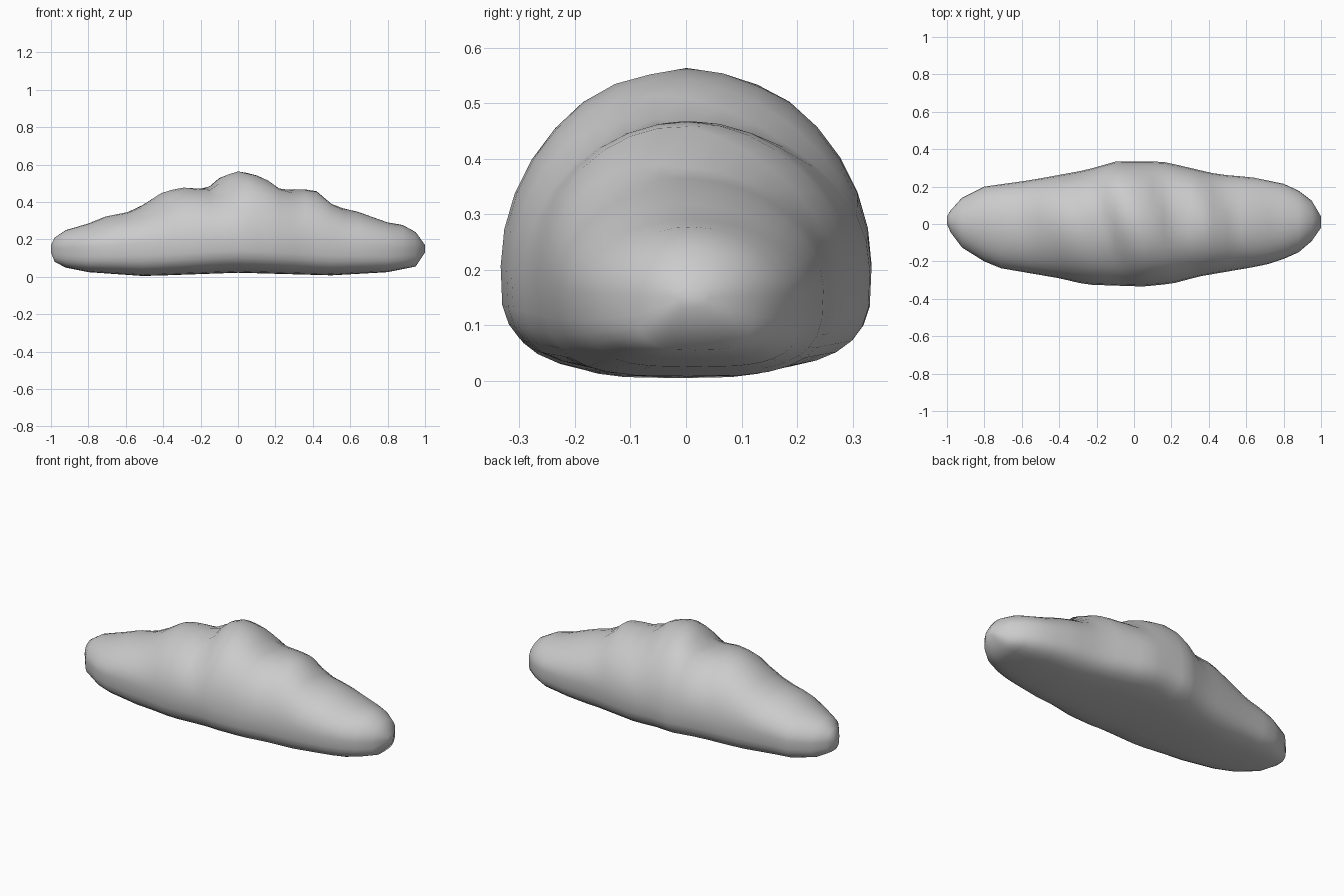
import bpy, bmesh, math

# Remove the default cube
cube = bpy.data.objects.get("Cube")
if cube:
    bpy.data.objects.remove(cube)

# Outline curves along the length of the body: (x, value)
CREST = [(-1, .17), (-.98, .21), (-.92, .25), (-.8, .285), (-.71, .325), (-.59, .345),
         (-.51, .38), (-.41, .455), (-.29, .48), (-.15, .465), (-.1, .53), (0, .567),
         (.1, .545), (.16, .515), (.22, .46), (.3, .47), (.42, .465), (.5, .38),
         (.64, .35), (.8, .29), (.88, .28), (.95, .24), (1, .17)]
BACK = [(-1, .04), (-.97, .09), (-.9, .16), (-.8, .2), (-.55, .235), (-.25, .29),
        (-.1, .335), (.15, .335), (.45, .265), (.63, .25), (.8, .215), (.92, .16),
        (.98, .09), (1, .04)]
FRONT = [(-1, 0), (-.96, .09), (-.87, .17), (-.72, .235), (-.4, .29), (-.25, .325),
         (.05, .335), (.2, .32), (.35, .28), (.7, .22), (.85, .17), (.93, .12), (1, .02)]
SOLE = [(-1, .13), (-.98, .08), (-.95, .055), (-.8, .025), (-.5, .004), (0, .022),
        (.5, .008), (.8, .025), (.95, .055), (.98, .08), (1, .13)]
WAIST = [(-1, .15), (-.8, .16), (0, .21), (.8, .16), (1, .15)]


def sample(curve, x):
    """Linear interpolation along an outline curve."""
    x = max(-1, min(1, x))
    for (xa, a), (xb, b) in zip(curve, curve[1:]):
        if x <= xb:
            return a + (b - a) * (x - xa) / (xb - xa)
    return curve[-1][1]


def power(value, exponent):
    return math.copysign(abs(value) ** exponent, value)


def cross_section(x, sides=32):
    """Round above the waist, boxy with a flat sole below it."""
    front, back = sample(FRONT, x), sample(BACK, x)
    middle, half = (back - front) / 2, (back + front) / 2
    waist, sole = sample(WAIST, x), sample(SOLE, x)
    for i in range(sides):
        angle = math.tau * i / sides
        c, s = math.cos(angle), math.sin(angle)
        if s >= 0:
            y = middle + half * c
            # Creases between the humps run diagonally across the top
            slant = .3 * y * (1 - x * x)
            z = waist + (sample(CREST, x + slant) - waist) * s
        else:
            y = middle + half * power(c, .6)
            z = waist + (waist - sole) * power(s, .6)
        yield (x, y, z)


# Loft the body through its cross-sections
bm = bmesh.new()
stations = sorted({x for x, _ in CREST} | {-.65, -.35, -.22, -.05, .05, .36, .57, .72})
rings = [[bm.verts.new(p) for p in cross_section(x)] for x in stations]
for ring, following in zip(rings, rings[1:]):
    for i in range(len(ring)):
        j = (i + 1) % len(ring)
        bm.faces.new((ring[i], ring[j], following[j], following[i]))
bm.faces.new(rings[0])
bm.faces.new(rings[-1])
bmesh.ops.recalc_face_normals(bm, faces=bm.faces)

# Soften the humps slightly
inner = [v for v in bm.verts if abs(v.co.x) < .9 and v.co.z > .2]
bmesh.ops.smooth_vert(bm, verts=inner, factor=.25, use_axis_x=False,
                      use_axis_y=True, use_axis_z=True)
for face in bm.faces:
    face.smooth = True

mesh = bpy.data.meshes.new("cloud_body")
bm.to_mesh(mesh)
bm.free()
body = bpy.data.objects.new("cloud_body", mesh)
bpy.context.collection.objects.link(body)

# Single pale grey material
grey = bpy.data.materials.new("pale grey")
grey.use_nodes = True
colour = (.6, .6, .6, 1)
grey.diffuse_color = colour
grey.node_tree.nodes["Principled BSDF"].inputs["Base Color"].default_value = colour
mesh.materials.append(grey)
